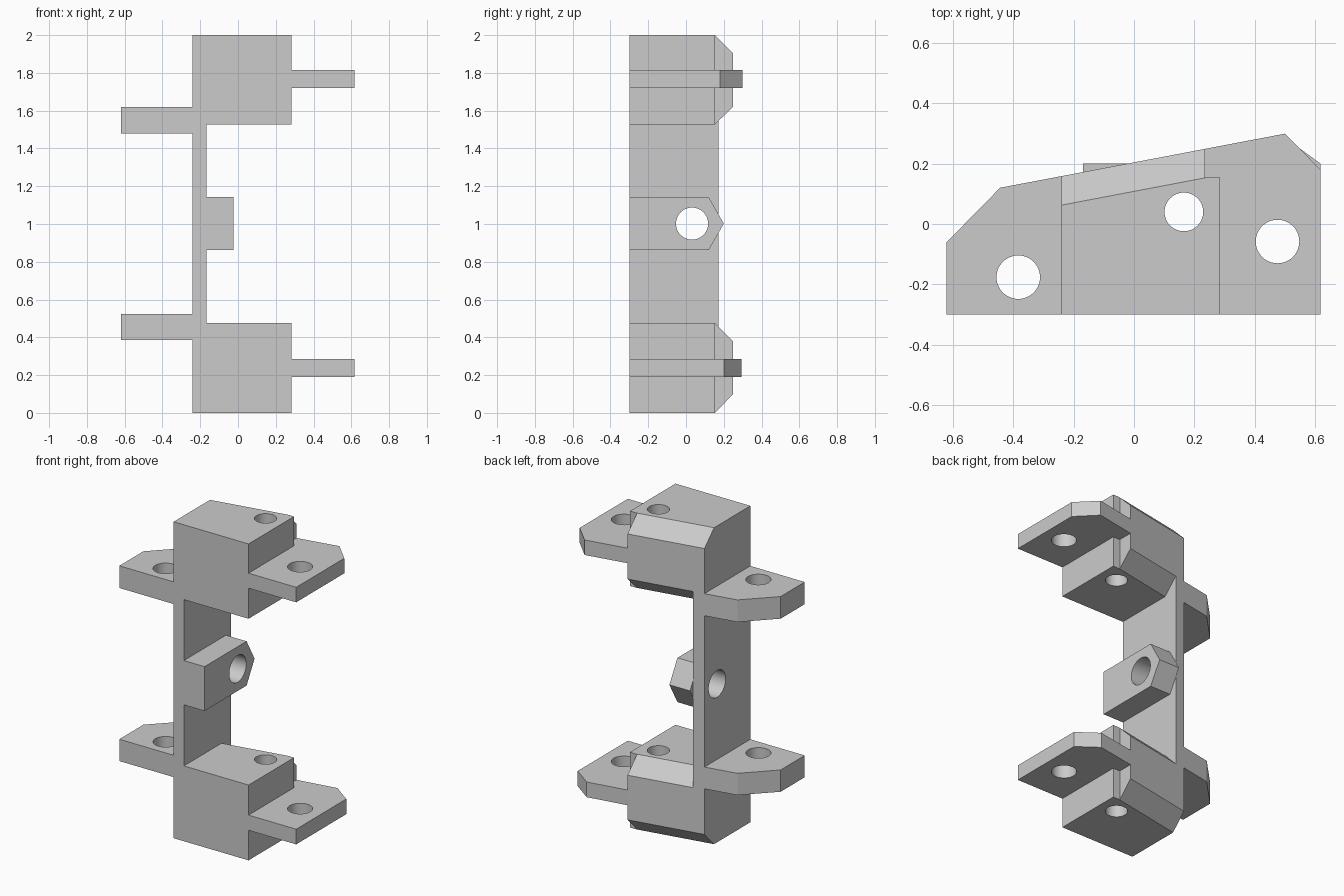
import bpy, bmesh
from mathutils import Matrix, Vector

if "Cube" in bpy.data.objects:
    bpy.data.objects.remove(bpy.data.objects["Cube"], do_unlink=True)

# One flat colour
grey = bpy.data.materials.new("plain_grey")
grey.use_nodes = True
grey.diffuse_color = (0.6, 0.6, 0.6, 1)
grey.node_tree.nodes["Principled BSDF"].inputs["Base Color"].default_value = (0.6, 0.6, 0.6, 1)

FRONT, BACK, EDGE, SLOPE = -0.3, 0.204, 0.108, 0.19   # depths at x = 0
LEFT, RIGHT = -0.24, 0.284


def finish(name, bm):
    bmesh.ops.recalc_face_normals(bm, faces=bm.faces)
    mesh = bpy.data.meshes.new(name)
    bm.to_mesh(mesh)
    bm.free()
    mesh.materials.append(grey)
    obj = bpy.data.objects.new(name, mesh)
    bpy.context.collection.objects.link(obj)
    return obj


def loft(name, start, end):
    """Solid between two matching loops of points."""
    bm = bmesh.new()
    a = [bm.verts.new(p) for p in start]
    b = [bm.verts.new(p) for p in end]
    bm.faces.new(a)
    bm.faces.new(b)
    for i in range(len(a)):
        j = (i + 1) % len(a)
        bm.faces.new((a[i], a[j], b[j], b[i]))
    return finish(name, bm)


def plate(name, outline, z0, z1):
    return loft(name, [(x, y, z0) for x, y in outline], [(x, y, z1) for x, y in outline])


def across(name, profile, x0, x1, slope=SLOPE):
    """Side profile run along x; everything behind the front follows the slope."""
    def ring(x):
        return [(x, y if y == FRONT else y + slope * x, z) for y, z in profile]
    return loft(name, ring(x0), ring(x1))


def rod(centre, radius, axis):
    bm = bmesh.new()
    turn = Vector((0, 0, 1)).rotation_difference(Vector(axis)).to_matrix().to_4x4()
    bmesh.ops.create_cone(bm, cap_ends=True, segments=48, radius1=radius, radius2=radius,
                          depth=4, matrix=Matrix.Translation(centre) @ turn)
    return finish("hole_cutter", bm)


def cut(obj, cutter):
    cutter.hide_render = True
    mod = obj.modifiers.new("cut", "BOOLEAN")
    mod.operation, mod.solver, mod.object = "DIFFERENCE", "EXACT", cutter
    bpy.context.view_layer.update()
    graph = bpy.context.evaluated_depsgraph_get()
    mesh = bpy.data.meshes.new_from_object(obj.evaluated_get(graph))
    obj.modifiers.clear()
    obj.data = mesh
    bpy.data.objects.remove(cutter, do_unlink=True)


parts = []
# name, block bottom/top and chamfer heights, outer tab heights, tab corner shape
ends = [
    ("lower", (0, 0.098, 0.38, 0.476), (0.386, 0.524), (0.19, 0.286), ((0.617, 0.2), (0.49, 0.293))),
    ("upper", (1.527, 1.62, 1.905, 2), (1.48, 1.62), (1.72, 1.815), ((0.617, 0.18), (0.5, 0.299))),
]
for end, (z0, z1, z2, z3), tab_r, tab_l, corner in ends:
    # Block with chamfered sloping back and a notched corner
    block = across(end + "_block", [(FRONT, z0), (EDGE, z0), (BACK, z1), (BACK, z2),
                                    (EDGE, z3), (FRONT, z3)], LEFT, RIGHT)
    cut(block, plate("notch_cutter", [(0.235, 0.154), (0.4, 0.154), (0.4, 0.5), (0.235, 0.5)],
                     z0 - 0.1, z3 + 0.1))
    cut(block, rod((0.165, 0.04, 1), 0.064, (0, 0, 1)))

    # Mounting tab on the right side
    right = plate(end + "_right_tab", [(LEFT, FRONT), (LEFT, BACK + SLOPE * LEFT), (-0.443, 0.12),
                                       (-0.62, -0.06), (-0.62, FRONT)], *tab_r)
    cut(right, rod((-0.383, -0.176, 1), 0.072, (0, 0, 1)))

    # Mounting tab on the left side, filling the notch
    left = plate(end + "_left_tab", [(RIGHT, FRONT), (0.617, FRONT), *corner,
                                     (0.235, BACK + SLOPE * 0.235), (0.235, 0.154),
                                     (RIGHT, 0.154)], *tab_l)
    cut(left, rod((0.475, -0.058, 1), 0.072, (0, 0, 1)))
    parts += [block, right, left]

# Upright web that meets the block chamfers
web = across("upright_web", [(FRONT, 0.476), (EDGE, 0.476), (BACK, 0.38), (BACK, 1.62),
                             (EDGE, 1.527), (FRONT, 1.527)], LEFT, -0.168)
# Pointed lug halfway up
lug = across("middle_lug", [(FRONT, 0.862), (0.12, 0.862), (0.2, 1.002), (0.12, 1.142),
                            (FRONT, 1.142)], -0.168, -0.024, slope=0)
for obj in (web, lug):
    cut(obj, rod((0, 0.032, 1.002), 0.085, (1, 0, 0)))
parts += [web, lug]

# Smooth hole walls, sharp edges elsewhere
bpy.ops.object.select_all(action="DESELECT")
for obj in parts:
    obj.select_set(True)
bpy.context.view_layer.objects.active = parts[0]
bpy.ops.object.shade_smooth_by_angle()
